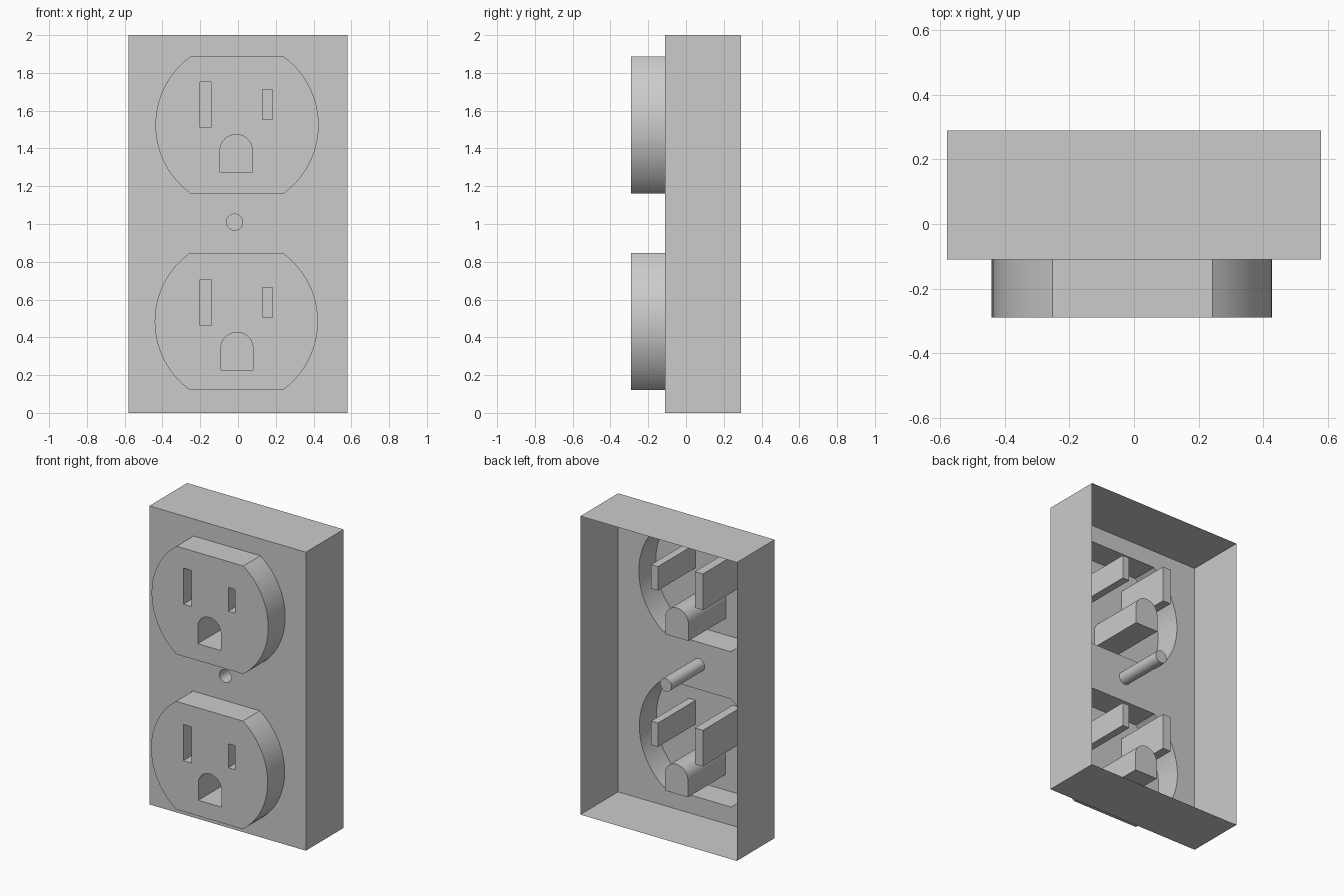
import bpy, bmesh
from math import radians, sin, cos, asin, hypot

if "Cube" in bpy.data.objects:
    bpy.data.objects.remove(bpy.data.objects["Cube"])

BACK, PLATE, FACE, POCKET, SCREW = 0.29, -0.11, -0.29, 0.11, 0.24


def arc(cx, cz, r, a0, a1, n):
    return [(cx + r * cos(a0 + (a1 - a0) * i / n), cz + r * sin(a0 + (a1 - a0) * i / n))
            for i in range(n + 1)]


# Profiles are counter-clockwise (x, z) loops seen from the front
def rect(x0, x1, z0, z1):
    return [(x0, z0), (x1, z0), (x1, z1), (x0, z1)]


def arch(x0, x1, z0, z1):
    r = (x1 - x0) / 2
    return [(x0, z0), (x1, z0)] + arc(x0 + r, z1 - r, r, 0, radians(180), 24)


def outlet_profile(cx, z0, z1):
    half, flat, bulge = (z1 - z0) / 2, 0.2475, 0.432
    s = bulge - flat
    r = (half * half + s * s) / (2 * s)
    a, cz, d = asin(half / r), (z0 + z1) / 2, bulge - r
    return (arc(cx + d, cz, r, -a, a, 28)
            + arc(cx - d, cz, r, radians(180) - a, radians(180) + a, 28))


def ring(bm, pts, y):
    return [bm.verts.new((x, y, z)) for x, z in pts]


def edges_of(bm, loop):
    out = []
    for a, b in zip(loop, loop[1:] + loop[:1]):
        out.append(bm.edges.get((a, b)) or bm.edges.new((a, b)))
    return out


def wall(bm, near, far):
    n = len(near)
    for i in range(n):
        j = (i + 1) % n
        bm.faces.new((near[i], far[i], far[j], near[j]))


def sheet(bm, loops):
    """Flat front-facing sheet; every loop after the first is a hole."""
    edges = [e for lp in loops for e in edges_of(bm, lp)]
    res = bmesh.ops.triangle_fill(bm, edges=edges, use_beauty=True, normal=(0, -1, 0))
    for f in res["geom"]:
        if isinstance(f, bmesh.types.BMFace):
            f.normal_update()
            if f.normal.y > 0:
                f.normal_flip()


def pocket(bm, pts, y_front, y_end):
    """Blind hole running backwards; returns its rim."""
    rim, end = ring(bm, pts, y_front), ring(bm, pts, y_end)
    wall(bm, end, rim)
    bm.faces.new(end)
    return rim


def finish(bm, name):
    me = bpy.data.meshes.new(name)
    bm.to_mesh(me)
    bm.free()
    ob = bpy.data.objects.new(name, me)
    bpy.context.collection.objects.link(ob)
    bpy.ops.object.select_all(action='DESELECT')
    ob.select_set(True)
    bpy.context.view_layer.objects.active = ob
    bpy.ops.object.shade_smooth_by_angle(angle=radians(30))


upper = outlet_profile(-0.005, 1.162, 1.886)
lower = outlet_profile(-0.009, 0.122, 0.846)

# Open-backed housing with outlet openings and a screw recess
bm = bmesh.new()
box = rect(-0.58, 0.58, 0, 2)
front = ring(bm, box, PLATE)
wall(bm, front, ring(bm, box, BACK))
screw = pocket(bm, arc(-0.018, 1.01, 0.043, 0, radians(360), 32)[:-1], PLATE, SCREW)
sheet(bm, [front, ring(bm, upper, PLATE), ring(bm, lower, PLATE), screw])
finish(bm, "housing")

# Two raised outlet faces with blade slots and an arched ground hole
for name, prof, dz, dx in (("upper_outlet", upper, 0, 0),
                           ("lower_outlet", lower, -1.048, 0.004)):
    bm = bmesh.new()
    rim = ring(bm, prof, FACE)
    wall(bm, rim, ring(bm, prof, PLATE))
    holes = [rect(-0.202, -0.142, 1.511 + dz, 1.753 + dz),
             rect(0.131, 0.182, 1.553 + dz, 1.713 + dz),
             arch(-0.095 + dx, 0.076 + dx, 1.275 + dz, 1.474 + dz)]
    sheet(bm, [rim] + [pocket(bm, h, FACE, POCKET) for h in holes])
    finish(bm, name)
